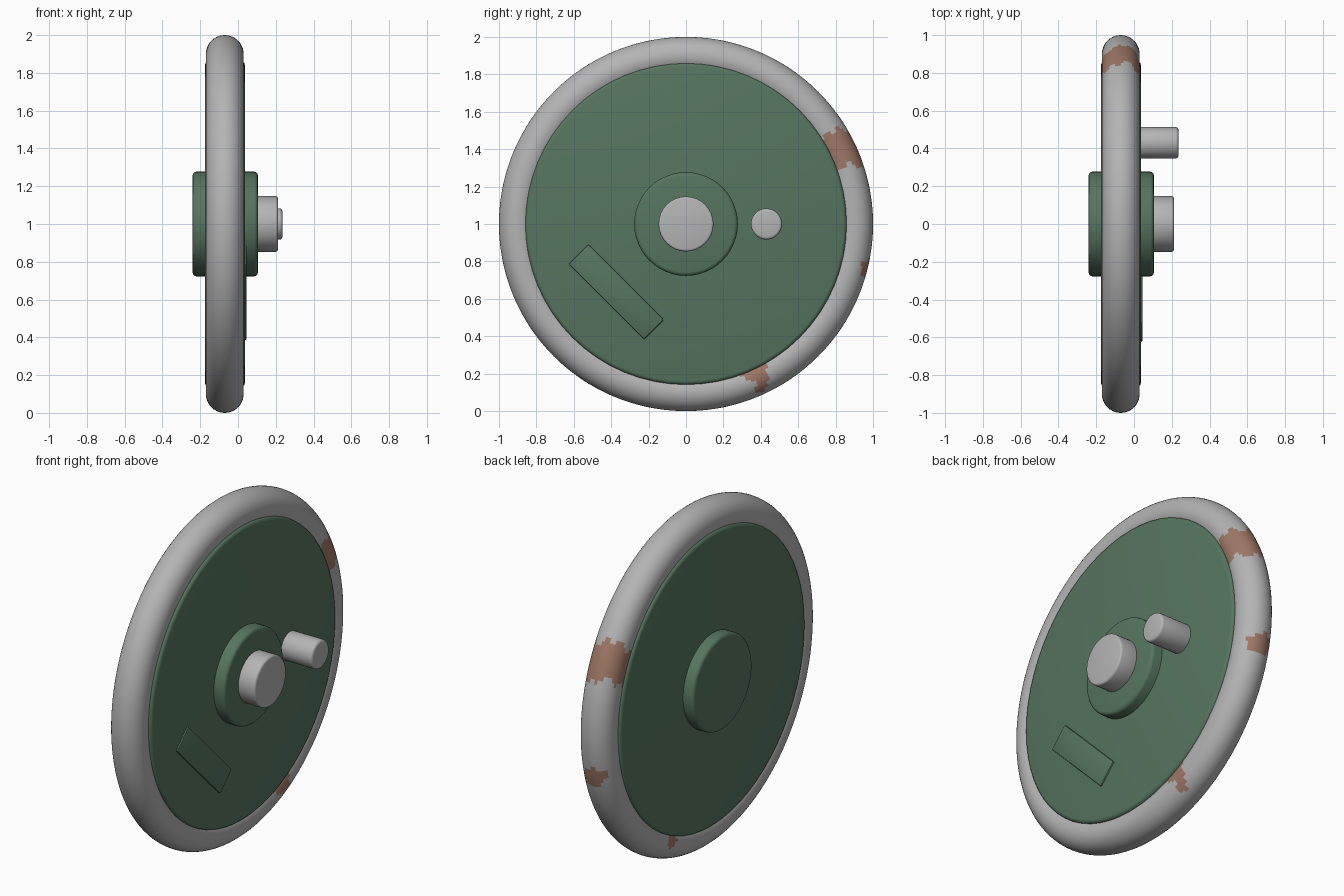
import bpy, bmesh, math
from mathutils import Matrix, Vector

if "Cube" in bpy.data.objects:
    bpy.data.objects.remove(bpy.data.objects["Cube"])

CX = -0.07          # middle of the wheel along its axle (x)
CZ = 1.0            # axle height


def material(name, rgb):
    m = bpy.data.materials.new(name)
    m.diffuse_color = (*rgb, 1.0)
    m.use_nodes = True
    m.node_tree.nodes["Principled BSDF"].inputs["Base Color"].default_value = m.diffuse_color
    return m


GREY = material("worn grey", (0.46, 0.46, 0.46))
GREEN = material("dark green", (0.093, 0.178, 0.115))
RUST = material("rust brown", (0.35, 0.19, 0.135))


def finish(name, bm, mats, angle=35):
    bmesh.ops.recalc_face_normals(bm, faces=bm.faces)
    me = bpy.data.meshes.new(name)
    bm.to_mesh(me)
    bm.free()
    for m in mats:
        me.materials.append(m)
    me.shade_smooth()
    me.set_sharp_from_angle(angle=math.radians(angle))
    ob = bpy.data.objects.new(name, me)
    bpy.context.collection.objects.link(ob)
    return ob


def drum(name, x0, x1, radius, bevel, mat, y=0.0, segs=48):
    """Cylinder along x with rounded rims."""
    bm = bmesh.new()
    bmesh.ops.create_cone(bm, cap_ends=True, segments=segs, radius1=radius,
                          radius2=radius, depth=x1 - x0)
    rims = [e for e in bm.edges if abs(e.verts[0].co.z - e.verts[1].co.z) < 1e-5]
    bmesh.ops.bevel(bm, geom=rims, offset=bevel, segments=3, profile=0.5,
                    affect='EDGES')
    bm.transform(Matrix.Translation(((x0 + x1) / 2, y, CZ))
                 @ Matrix.Rotation(math.pi / 2, 4, 'Y'))
    return finish(name, bm, [mat])


# Rust patches: ring angle, half width, tube angle, half width (degrees)
# Ring angle runs from +y to +z; tube angle from outward (0) to +x (90)
PATCHES = [
    (25.5, 6.2, 0, 400),      # band right round the tube
    (-13.0, 3.2, 0, 55),      # small spot on the tread
    (-65.0, 4.6, 118, 42),    # wide inner stain
    (-65.0, 2.4, 70, 40),     # narrow drip
    (-65.0, 2.5, -105, 30),   # spot on the far side
]


def is_rust(t, p):
    wob = 1.1 * math.sin(math.radians(p * 3 + 20)) + 0.8 * math.sin(math.radians(p * 7 + t * 9))
    for tc, tw, pc, pw in PATCHES:
        dt = (t - tc + 180) % 360 - 180 + wob * min(1, tw / 5)
        dp = (p - pc + 180) % 360 - 180
        if pw > 180:
            if abs(dt) < tw:
                return True
        elif (dt / tw) ** 2 + (dp / pw) ** 2 < 1:
            return True
    return False


# Rim: fine torus so the rust edge can follow its faces
def build_rim(major=0.90, minor=0.10, n=240, k=40):
    bm = bmesh.new()
    rings = []
    for i in range(n):
        t = 2 * math.pi * i / n
        ring = []
        for j in range(k):
            p = 2 * math.pi * j / k
            r = major + minor * math.cos(p)
            ring.append(bm.verts.new((CX + minor * math.sin(p),
                                      r * math.cos(t), CZ + r * math.sin(t))))
        rings.append(ring)
    for i in range(n):
        a, b = rings[i], rings[(i + 1) % n]
        for j in range(k):
            j2 = (j + 1) % k
            f = bm.faces.new((a[j], b[j], b[j2], a[j2]))
            f.material_index = int(is_rust((i + 0.5) * 360 / n, (j + 0.5) * 360 / k))
    return finish("rim", bm, [GREY, RUST], 60)


build_rim()

# Wheel disc, hub, axle cap and crank handle
drum("wheel_disc", -0.175, 0.037, 0.86, 0.02, GREEN, segs=64)
drum("hub", -0.24, 0.105, 0.277, 0.02, GREEN)
drum("axle_cap", 0.08, 0.212, 0.147, 0.012, GREY, segs=32)
drum("handle", 0.0, 0.235, 0.083, 0.014, GREY, y=0.43, segs=32)

# Shallow raised plate set diagonally on the disc face
bm = bmesh.new()
bmesh.ops.create_cube(bm, size=1.0)
bmesh.ops.scale(bm, vec=Vector((0.04, 0.57, 0.15)), verts=bm.verts)
bmesh.ops.bevel(bm, geom=bm.edges[:], offset=0.008, segments=2, profile=0.5,
                affect='EDGES')
bm.transform(Matrix.Translation((0.026, -0.373, 0.637))
             @ Matrix.Rotation(math.radians(-45), 4, 'X'))
finish("raised_plate", bm, [GREEN])
